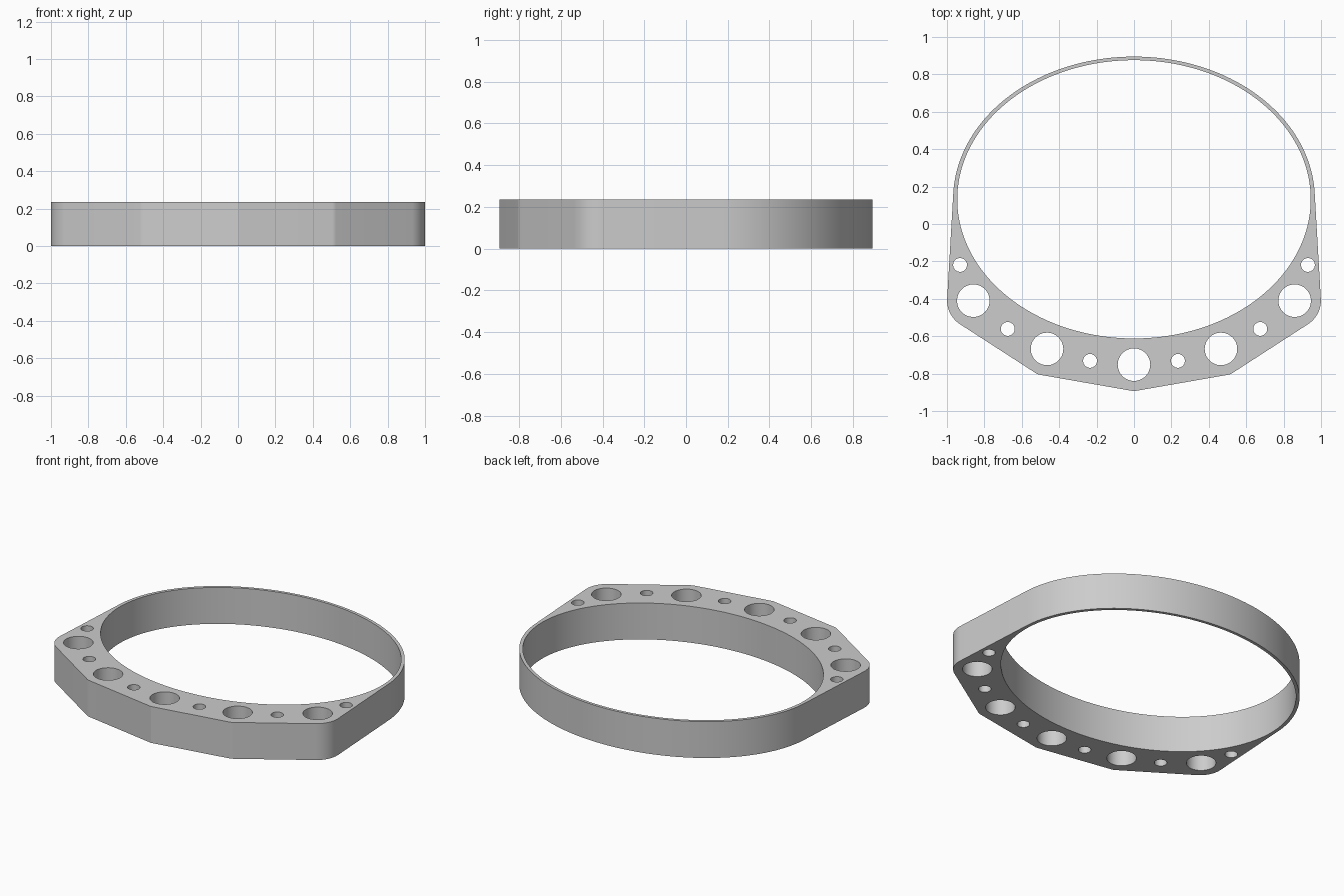
import bpy, bmesh, math
from mathutils import Vector

cube = bpy.data.objects.get("Cube")
if cube:
    bpy.data.objects.remove(cube, do_unlink=True)

HEIGHT = 0.236
CENTRE = Vector((0, 0.132))


def ellipse(centre, rx, ry, start, end, steps):
    """Points from start to end angle, end included."""
    angles = [start + (end - start) * i / steps for i in range(steps + 1)]
    return [Vector((centre[0] + rx * math.cos(a), centre[1] + ry * math.sin(a)))
            for a in angles]


def circle(x, y, r, steps=48):
    return ellipse((x, y), r, r, 0, math.tau, steps)[:-1]


def fillet(before, corner, after, radius, steps):
    """Round a corner with an arc tangent to both sides."""
    u, v = (before - corner).normalized(), (after - corner).normalized()
    half = u.angle(v) / 2
    centre = corner + (u + v).normalized() * radius / math.sin(half)
    a = corner + u * radius / math.tan(half) - centre
    b = corner + v * radius / math.tan(half) - centre
    return [centre + a.lerp(b, i / steps).normalized() * radius
            for i in range(steps + 1)]


# Outer outline: right half of the faceted front, thin rear arc, mirrored half
rear_arc = ellipse(CENTRE, 0.967, 0.763, math.radians(3), math.radians(177), 120)
apex, knee, shoulder = Vector((0, -0.894)), Vector((0.515, -0.804)), Vector((1.004, -0.488))
side = (fillet(apex, knee, shoulder, 0.06, 4)
        + fillet(knee, shoulder, rear_arc[0], 0.15, 12))
mirrored = [Vector((-p.x, p.y)) for p in reversed(side)]
loops = [[apex] + side + rear_arc + mirrored]

# Large oval opening and the row of alternating holes
loops.append(ellipse(CENTRE, 0.945, 0.744, 0, math.tau, 160)[:-1])
loops.append(circle(0, -0.752, 0.087))
for x, y, r in [(0.235, -0.732, 0.037), (0.465, -0.668, 0.087), (0.675, -0.561, 0.037),
                (0.859, -0.41, 0.087), (0.93, -0.219, 0.037)]:
    loops += [circle(x, y, r), circle(-x, y, r)]

# Fill the flat profile and extrude it upwards
bm = bmesh.new()
for loop in loops:
    verts = [bm.verts.new((p.x, p.y, 0)) for p in loop]
    for i, vert in enumerate(verts):
        bm.edges.new((verts[i - 1], vert))
bmesh.ops.triangle_fill(bm, edges=bm.edges[:], use_beauty=True, normal=(0, 0, 1))
result = bmesh.ops.extrude_face_region(bm, geom=bm.faces[:], use_keep_orig=True)
top = [g for g in result["geom"] if isinstance(g, bmesh.types.BMVert)]
bmesh.ops.translate(bm, verts=top, vec=(0, 0, HEIGHT))
bmesh.ops.recalc_face_normals(bm, faces=bm.faces[:])
mesh = bpy.data.meshes.new("perforated_ring")
bm.to_mesh(mesh)
bm.free()

ring = bpy.data.objects.new("perforated_ring", mesh)
bpy.context.collection.objects.link(ring)

# Plain grey material
grey = bpy.data.materials.new("light_grey")
grey.use_nodes = True
colour = (0.604, 0.604, 0.604, 1)
grey.diffuse_color = colour
grey.node_tree.nodes["Principled BSDF"].inputs["Base Color"].default_value = colour
mesh.materials.append(grey)

# Smooth curved walls, crisp rims and facets
bpy.ops.object.select_all(action="DESELECT")
ring.select_set(True)
bpy.context.view_layer.objects.active = ring
bpy.ops.object.shade_smooth_by_angle(angle=math.radians(15))
